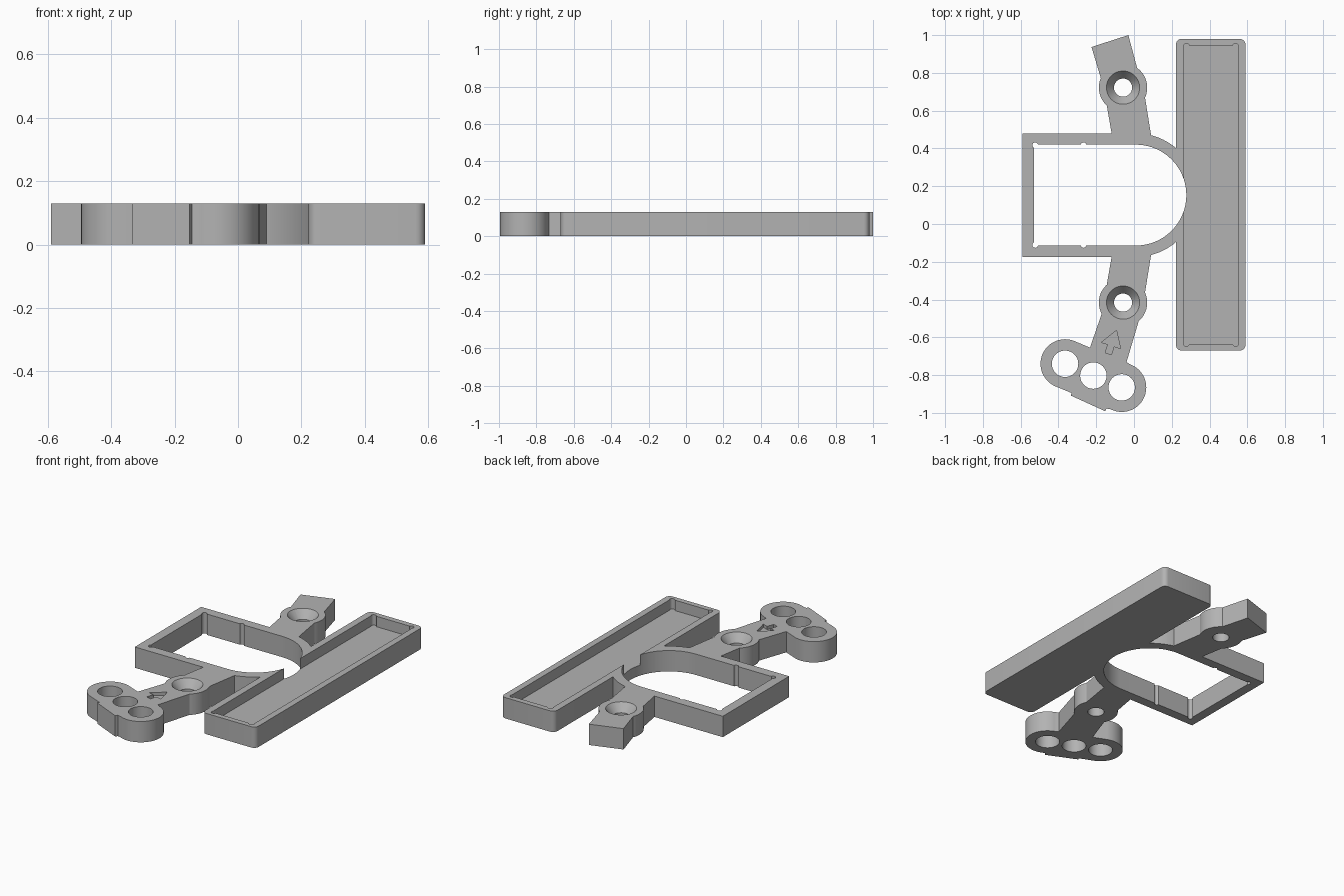
import bpy, bmesh
from math import pi, sin, cos, radians

if "Cube" in bpy.data.objects:
    bpy.data.objects.remove(bpy.data.objects["Cube"])

H = 0.13            # plate thickness
FLOOR = 0.065       # tray floor height
MID = 0.153         # mirror line of the frame and arms in y
LOW, HIGH = -0.02, H + 0.02

grey = bpy.data.materials.new("plain_grey")
grey.use_nodes = True
grey.diffuse_color = (0.45, 0.45, 0.45, 1)
grey.node_tree.nodes["Principled BSDF"].inputs["Base Color"].default_value = (0.45, 0.45, 0.45, 1)


def arc(cx, cy, r, start, end, n):
    angles = [radians(start + (end - start) * i / n) for i in range(n + 1)]
    return [(cx + r * cos(a), cy + r * sin(a)) for a in angles]


def circle(c, r, n=48):
    return arc(c[0], c[1], r, 0, 360, n)[:-1]


def rounded_box(x0, x1, y0, y1, r):
    corners = [(x1 - r, y1 - r), (x0 + r, y1 - r), (x0 + r, y0 + r), (x1 - r, y0 + r)]
    return [p for i, c in enumerate(corners) for p in arc(*c, r, i * 90, i * 90 + 90, 6)]


def d_shape(left, r):
    """Rectangle that ends in a half circle on the +x side."""
    return arc(0.01, MID, r, -90, 90, 48) + [(left, MID + r), (left, MID - r)]


def loft(name, bottom, top, z0, z1):
    bm = bmesh.new()
    a = [bm.verts.new((x, y, z0)) for x, y in bottom]
    b = [bm.verts.new((x, y, z1)) for x, y in top]
    bm.faces.new(a)
    bm.faces.new(b)
    for i in range(len(a)):
        j = (i + 1) % len(a)
        bm.faces.new((a[i], a[j], b[j], b[i]))
    bmesh.ops.recalc_face_normals(bm, faces=bm.faces)
    mesh = bpy.data.meshes.new(name)
    bm.to_mesh(mesh)
    bm.free()
    mesh.materials.append(grey)
    obj = bpy.data.objects.new(name, mesh)
    bpy.context.collection.objects.link(obj)
    return obj


def prism(name, pts, z0=0, z1=H):
    return loft(name, pts, pts, z0, z1)


def combine(target, tool, operation):
    mod = target.modifiers.new(operation.lower(), "BOOLEAN")
    mod.operation, mod.solver, mod.object = operation, "EXACT", tool
    bpy.context.view_layer.objects.active = target
    bpy.ops.object.modifier_apply(modifier=mod.name)
    bpy.data.objects.remove(tool)


def mirror_y(pts):
    return [(x, 2 * MID - y) for x, y in pts]


# Frame, tray and arm outlines
bracket = prism("bracket_with_tray", d_shape(-0.59, 0.327))
boss = (-0.058, 0.722)
bosses = [boss, mirror_y([boss])[0]]
ears = [(-0.365, -0.74), (-0.215, -0.8025), (-0.065, -0.865)]
neck = [(-0.115, 0.46), (0.092, 0.46), (0.055, 0.69), (-0.155, 0.69)]
solids = [
    rounded_box(0.222, 0.59, -0.67, 0.98, 0.03),
    neck,
    mirror_y(neck),
    [(-0.16, 0.72), (0.045, 0.72), (-0.03, 1.0), (-0.225, 0.937)],
    [(-0.155, -0.43), (0.05, -0.43), (-0.06, -0.8), (-0.27, -0.76)],
    circle(ears[0], 0.13),
    circle(ears[2], 0.13),
    # Web between the two outer ears
    [(-0.315, -0.62), (-0.225, -0.658), (-0.04, -0.732), (-0.012, -0.747),
     (-0.118, -0.982), (-0.145, -0.977), (-0.153, -0.991), (-0.335, -0.908),
     (-0.33, -0.895), (-0.417, -0.859)],
] + [circle(c, 0.128) for c in bosses]
for pts in solids:
    combine(bracket, prism("solid", pts), "UNION")

# Tray pocket with relieved corners
tx, ty = (0.265, 0.55), (-0.637, 0.945)
pocket = prism("pocket", [(tx[0], ty[0]), (tx[1], ty[0]), (tx[1], ty[1]), (tx[0], ty[1])], FLOOR, HIGH)
for x in (tx[0] + 0.012, tx[1] - 0.012):
    for y in (ty[0] + 0.005, ty[1] - 0.005):
        combine(pocket, prism("relief", circle((x, y), 0.016, 16), FLOOR, HIGH), "UNION")
combine(bracket, pocket, "DIFFERENCE")

# Frame opening with relief notches, cutting through the tray wall
opening = prism("opening", d_shape(-0.53, 0.267), LOW, HIGH)
for x in (-0.523, -0.267):
    for y in (MID - 0.264, MID + 0.264):
        combine(opening, prism("notch", circle((x, y), 0.015, 16), LOW, HIGH), "UNION")
combine(bracket, opening, "DIFFERENCE")

# Countersunk screw holes
for c in bosses:
    combine(bracket, prism("hole", circle(c, 0.048), LOW, HIGH), "DIFFERENCE")
    combine(bracket, loft("countersink", circle(c, 0.044), circle(c, 0.1), H - 0.055, H + 0.015), "DIFFERENCE")

# Three holes in the foot
for c in ears:
    combine(bracket, prism("hole", circle(c, 0.07), LOW, HIGH), "DIFFERENCE")

# Engraved arrow
arrow = [(-0.093, -0.563), (-0.172, -0.627), (-0.138, -0.637), (-0.152, -0.682),
         (-0.12, -0.692), (-0.106, -0.648), (-0.071, -0.66)]
combine(bracket, prism("arrow", arrow, H - 0.02, HIGH), "DIFFERENCE")

# Smooth curved walls, sharp edges
bpy.ops.object.select_all(action="DESELECT")
bracket.select_set(True)
bpy.context.view_layer.objects.active = bracket
bpy.ops.object.shade_smooth_by_angle(angle=radians(30))
